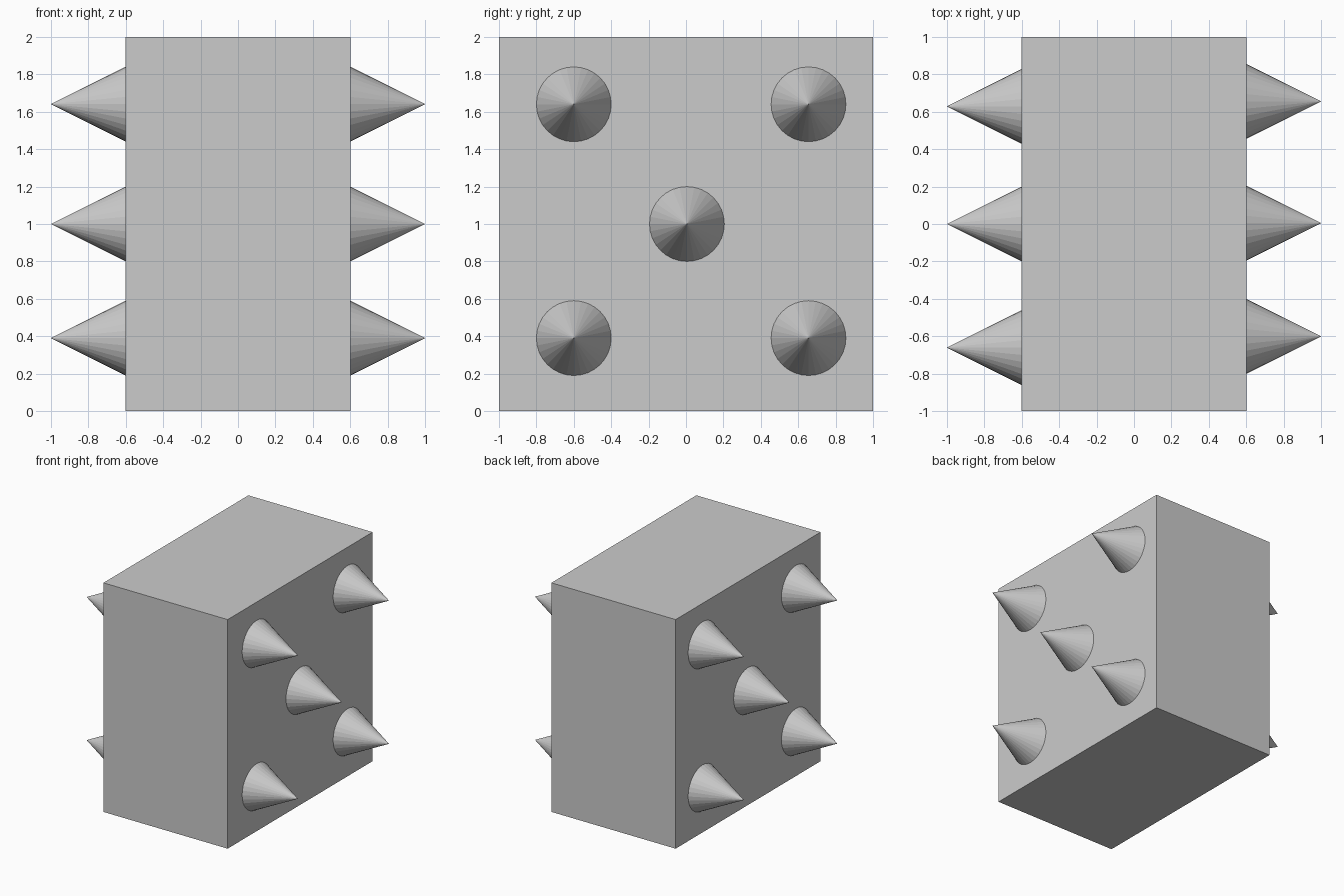
import bpy
from math import pi

if "Cube" in bpy.data.objects:
    bpy.data.objects.remove(bpy.data.objects["Cube"])

HALF_WIDTH = 0.6
TIP = 1.0        # x of the spike tips
SINK = 0.02      # spike bases sit slightly inside the block
SLOPE = 0.5      # spike radius / length

# Main block
bpy.ops.mesh.primitive_cube_add(size=2, location=(0, 0, 1))
block = bpy.context.object
block.name = "block"
block.scale = (HALF_WIDTH, 1, 1)
bpy.ops.object.transform_apply(location=False, rotation=False, scale=True)


def spike(name, side, y, z):
    """Flat-sided cone pointing out along x on the given side."""
    length = TIP - HALF_WIDTH + SINK
    bpy.ops.mesh.primitive_cone_add(
        vertices=32, radius1=length * SLOPE, radius2=0, depth=length,
        location=(side * (TIP - length / 2), y, z),
        rotation=(0, side * pi / 2, 0))
    bpy.context.object.name = name


# Five spikes on each side, arranged like dots on a die
rows = {1: (-0.6, 0.655, 0.005), -1: (-0.66, 0.628, 0.0)}
for side, (y_near, y_far, y_mid) in rows.items():
    label = "right_spike" if side > 0 else "left_spike"
    for z in (0.39, 1.64):
        for y in (y_near, y_far):
            spike(label, side, y, z)
    spike(label + "_middle", side, y_mid, 1.0)
